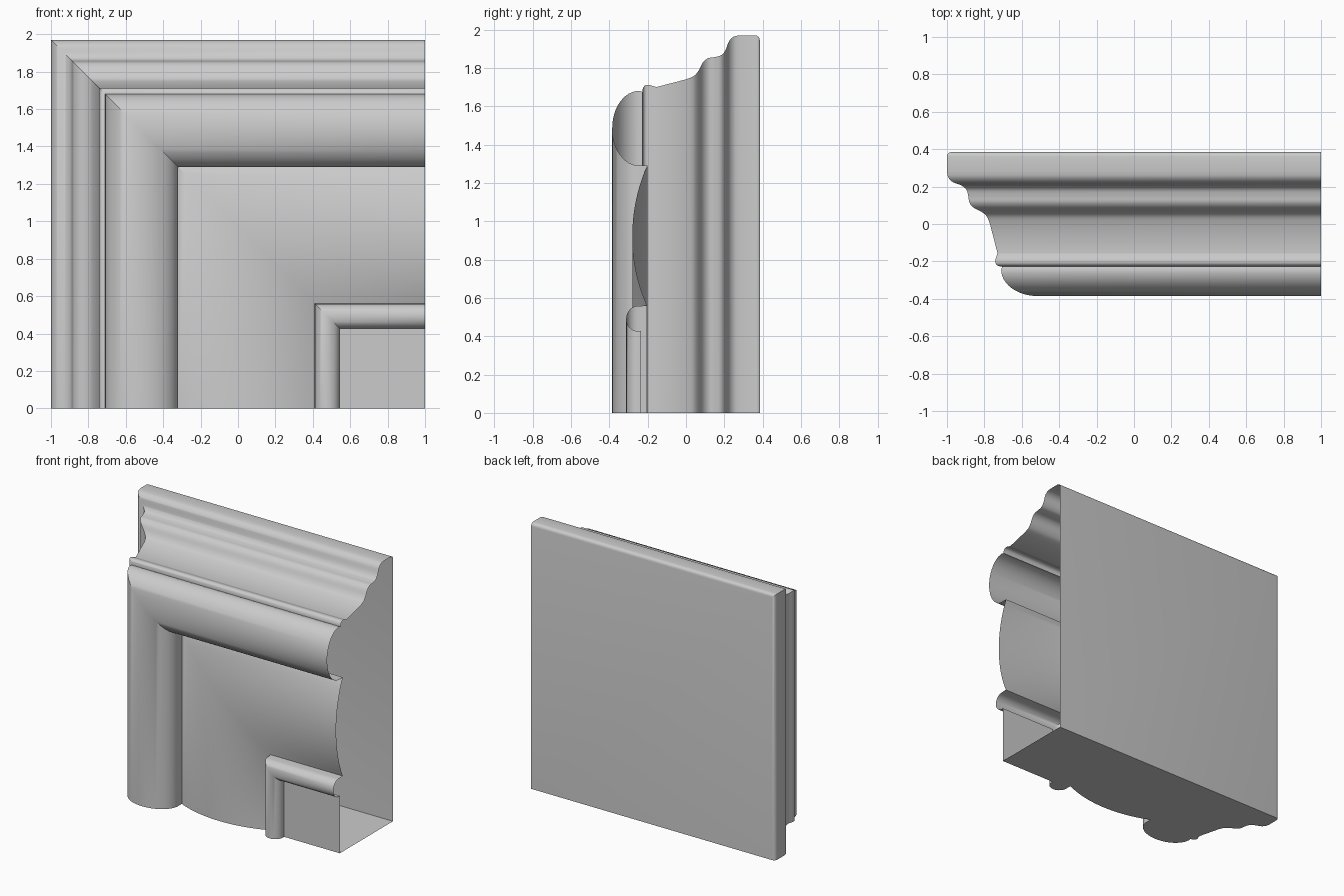
import bpy, bmesh, math
from mathutils import Vector

if "Cube" in bpy.data.objects:
    bpy.data.objects.remove(bpy.data.objects["Cube"])

H = 1.97  # moulding width, outer edge to inner edge


def arc(cy, cz, ry, rz, a0, a1, n):
    """Elliptical arc in the (y, z) profile plane."""
    out = []
    for i in range(n + 1):
        a = math.radians(a0 + (a1 - a0) * i / n)
        out.append((cy + ry * math.cos(a), cz + rz * math.sin(a)))
    return out


def spline(pts, n=5):
    """Smooth curve through the points."""
    v = [Vector(p) for p in pts]
    v = [v[0]] + v + [v[-1]]
    out = []
    for a, b, c, d in zip(v, v[1:], v[2:], v[3:]):
        for i in range(n):
            t = i / n
            p = 0.5 * (2 * b + (c - a) * t + (2 * a - 5 * b + 4 * c - d) * t * t
                       + (3 * b - a - 3 * c + d) * t ** 3)
            out.append(tuple(p))
    return out + [tuple(pts[-1])]


# profile: back corner, stepped outer ogees
profile = [(0.385, 0.0)]
profile += arc(0.36, H - 0.025, 0.025, 0.025, 0, 90, 4)
profile += spline([(0.28, H), (0.25, 1.963), (0.225, 1.94), (0.207, 1.895), (0.185, 1.867),
                   (0.15, 1.856), (0.115, 1.85), (0.088, 1.828), (0.065, 1.785),
                   (0.04, 1.757), (0.0, 1.74)])
# sloped band and small fillet
profile += spline([(-0.155, 1.70), (-0.175, 1.706), (-0.195, 1.712), (-0.215, 1.708),
                   (-0.226, 1.69), (-0.228, 1.675)], 3)
# large rounded bead
profile += arc(-0.245, 1.485, 0.14, 0.195, 90, 270, 24)
profile += [(-0.20, 1.29)]
# shallow bulging panel: circular arc from 1.29 to 0.56
sag, half = 0.077, 0.365
r = (half ** 2 + sag ** 2) / (2 * sag)
a = math.degrees(math.asin(half / r))
profile += arc(-0.203 - sag + r, 0.925, r, r, 180 - a, 180 + a, 20)[1:]
# small inner bead and flat inner lip
profile += arc(-0.25, 0.492, 0.062, 0.066, 90, 270, 14)
profile += [(-0.236, 0.426), (-0.236, 0.0)]

# mitred sweep: upright leg, mitre, top leg (open at the right end)
bm = bmesh.new()
rings = []
for kind in range(3):
    ring = []
    for y, z in profile:
        d = H - z
        co = [(-1 + d, y, 0), (-1 + d, y, z), (1, y, z)][kind]
        ring.append(bm.verts.new(co))
    rings.append(ring)
n = len(profile)
for ra, rb in zip(rings, rings[1:]):
    for i in range(n):
        j = (i + 1) % n
        bm.faces.new((ra[i], ra[j], rb[j], rb[i]))
# closed foot of the upright leg
bm.faces.new(rings[0])
bmesh.ops.remove_doubles(bm, verts=bm.verts, dist=0.0005)
bmesh.ops.dissolve_degenerate(bm, edges=bm.edges, dist=0.0001)
bmesh.ops.triangulate(bm, faces=[f for f in bm.faces if len(f.verts) > 4])
bmesh.ops.recalc_face_normals(bm, faces=bm.faces)
# make the back face outward
back = max(bm.faces, key=lambda f: f.calc_center_median().y)
if back.normal.y < 0:
    bmesh.ops.reverse_faces(bm, faces=bm.faces)

mesh = bpy.data.meshes.new("frame_corner")
bm.to_mesh(mesh)
bm.free()
frame = bpy.data.objects.new("frame_corner", mesh)
bpy.context.collection.objects.link(frame)
bpy.context.view_layer.objects.active = frame
frame.select_set(True)
bpy.ops.object.shade_smooth_by_angle(angle=math.radians(35))
